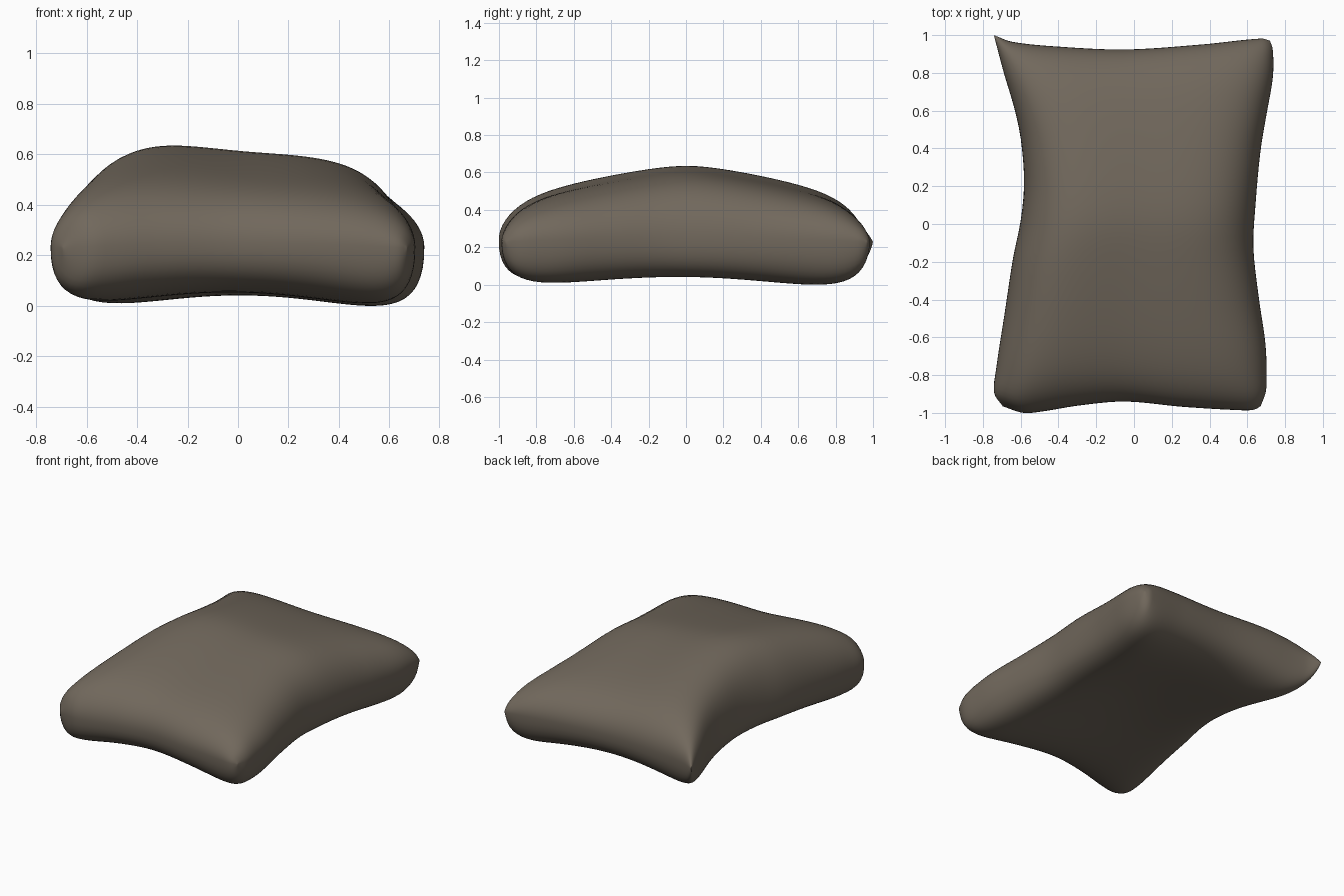
import bpy, bmesh, math

if "Cube" in bpy.data.objects:
    bpy.data.objects.remove(bpy.data.objects["Cube"])

# Outline of the pillow: (position along the edge -1..1, offset of the edge)
LEFT = [(-1, -.695), (-.93, -.74), (-.8, -.73), (-.5, -.685), (-.2, -.64), (0, -.6),
        (.2, -.582), (.43, -.598), (.6, -.632), (.8, -.69), (1, -.742)]
RIGHT = [(-1, .67), (-.92, .698), (-.8, .702), (-.65, .695), (-.4, .66), (-.13, .632),
         (.1, .643), (.4, .67), (.6, .702), (.8, .735), (.95, .735), (1, .72)]
FRONT = [(-1, -.965), (-.84, -1), (-.7, -.993), (-.4, -.96), (-.05, -.94),
         (.4, -.968), (.85, -.986), (.95, -.983), (1, -.965)]
BACK = [(-1, 1), (-.87, .965), (-.55, .94), (-.05, .924), (.5, .95), (.94, .982), (1, .97)]


def curve(points, t):
    """Smooth Hermite interpolation through the points."""
    i = 0
    while i < len(points) - 2 and t > points[i + 1][0]:
        i += 1

    def slope(k):
        a, b = points[max(k - 1, 0)], points[min(k + 1, len(points) - 1)]
        return (b[1] - a[1]) / (b[0] - a[0])
    (t0, v0), (t1, v1) = points[i], points[i + 1]
    h = t1 - t0
    s = (t - t0) / h
    return ((1 + 2 * s) * (1 - s) ** 2 * v0 + s * (1 - s) ** 2 * h * slope(i)
            + s * s * (3 - 2 * s) * v1 + s * s * (s - 1) * h * slope(i + 1))


def mix(a, b, t):
    return a + (b - a) * (t + 1) / 2


def plan(u, v):
    """Blend the four edges into a position inside the outline."""
    x = mix(curve(LEFT, v), curve(RIGHT, v), u)
    y = mix(curve(FRONT, u), curve(BACK, u), v)
    return x, y


def height(u, v, side):
    """Seam height plus a rounded, stuffed bulge above or below it."""
    seam = .23 + .02 * (1 - u * u * v * v)
    corner = (u * v) ** 4
    if side > 0:
        puff = math.sqrt(max(0, 1 - abs(u) ** 3.3) * max(0, 1 - abs(v) ** 2.6))
        ridge = .14 * (math.sqrt((v - .02) ** 2 + .02) - .141) * (1 - v * v)
        return seam + (.363 - .055 * u + .06 * u * u + .12 * corner - ridge) * puff
    # gently hollow underside, lowest at the back right
    puff = (max(0, 1 - abs(u) ** 3.5) * max(0, 1 - abs(v) ** 3.5)) ** .42
    return seam - (.17 + .13 * (u * u + v * v) + .25 * corner + .01 * (u + v)) * puff


# Pillow: upper and lower skins welded along the seam
N = 48
params = [math.sin(math.pi / 2 * (2 * i / N - 1)) for i in range(N + 1)]
bm = bmesh.new()
for side in (1, -1):
    grid = [[bm.verts.new((*plan(u, v), height(u, v, side))) for u in params] for v in params]
    for j in range(N):
        for i in range(N):
            quad = [grid[j][i], grid[j][i + 1], grid[j + 1][i + 1], grid[j + 1][i]]
            bm.faces.new(quad[::side])
bmesh.ops.remove_doubles(bm, verts=bm.verts, dist=1e-5)
bmesh.ops.recalc_face_normals(bm, faces=bm.faces)

# Rest on the ground
low = min(v.co.z for v in bm.verts)
bmesh.ops.translate(bm, verts=bm.verts, vec=(0, 0, -low))
for f in bm.faces:
    f.smooth = True

mesh = bpy.data.meshes.new("pillow")
bm.to_mesh(mesh)
bm.free()
pillow = bpy.data.objects.new("pillow", mesh)
bpy.context.collection.objects.link(pillow)

fabric = bpy.data.materials.new("taupe fabric")
fabric.diffuse_color = (.165, .138, .107, 1)
fabric.use_nodes = True
fabric.node_tree.nodes["Principled BSDF"].inputs["Base Color"].default_value = fabric.diffuse_color
mesh.materials.append(fabric)
